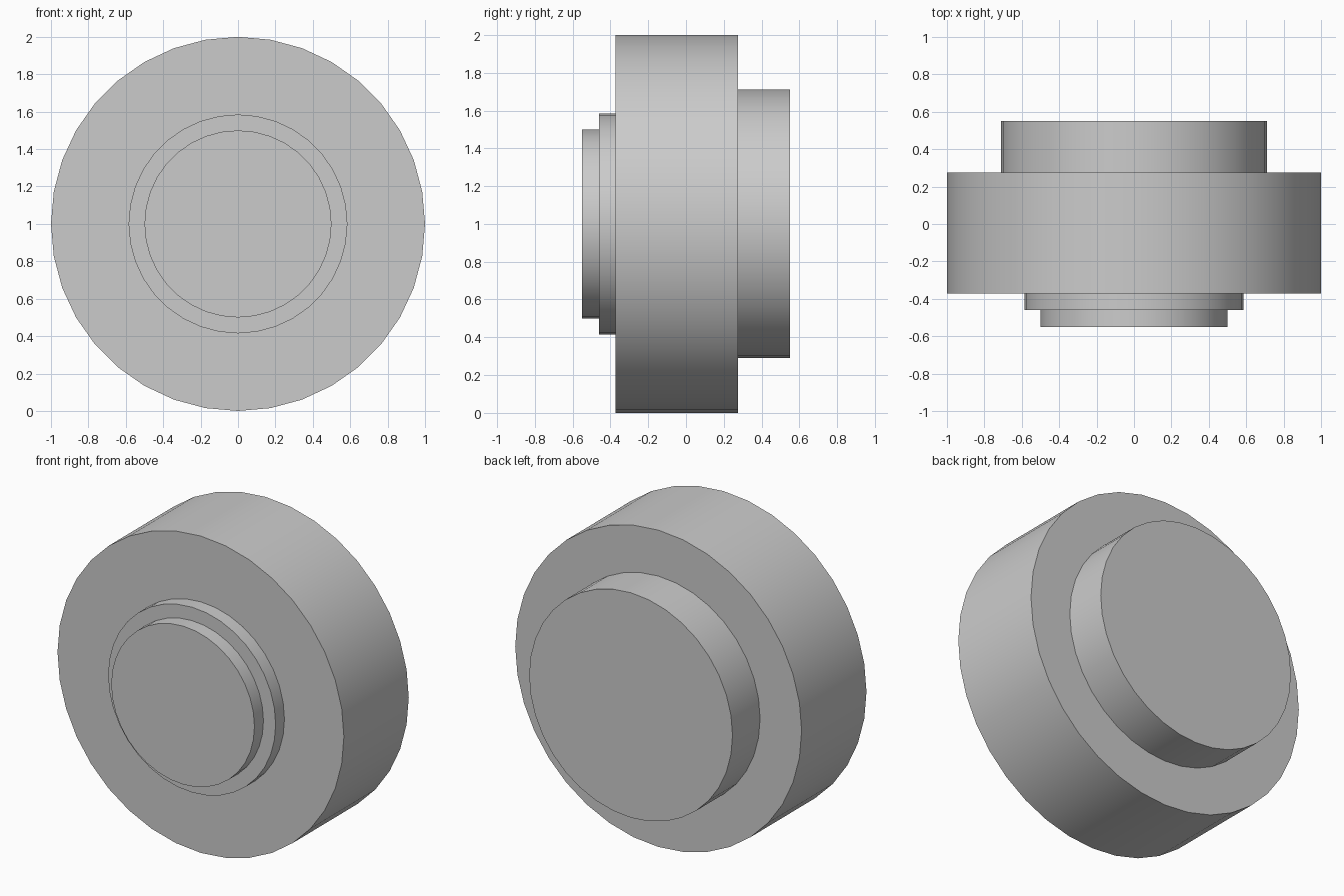
import bpy
import bmesh
from math import cos, sin, tau, radians

cube = bpy.data.objects.get("Cube")
if cube:
    bpy.data.objects.remove(cube, do_unlink=True)

SIDES = 36

# Plain grey finish
grey = bpy.data.materials.new("plain_grey")
grey.use_nodes = True
colour = (0.6, 0.6, 0.6, 1.0)
grey.diffuse_color = colour
grey.node_tree.nodes["Principled BSDF"].inputs["Base Color"].default_value = colour

# Stepped outline from front to back: (radius, y)
profile = [
    (0.50, -0.55), (0.50, -0.46),    # front boss
    (0.585, -0.46), (0.585, -0.372), # front collar
    (1.00, -0.372), (1.00, 0.275),   # main wheel
    (0.71, 0.275), (0.71, 0.55),     # rear hub
]

# Turn the outline around the y axis into one closed body
bm = bmesh.new()
rings = []
for radius, y in profile:
    angles = [tau * i / SIDES for i in range(SIDES)]
    rings.append([bm.verts.new((radius * cos(a), y, 1 + radius * sin(a))) for a in angles])
for near, far in zip(rings, rings[1:]):
    for i in range(SIDES):
        j = (i + 1) % SIDES
        bm.faces.new((near[i], near[j], far[j], far[i]))

# Flat end caps
bm.faces.new(rings[0])
bm.faces.new(rings[-1])
bmesh.ops.recalc_face_normals(bm, faces=bm.faces)

mesh = bpy.data.meshes.new("stepped_wheel")
bm.to_mesh(mesh)
bm.free()
mesh.materials.append(grey)
wheel = bpy.data.objects.new("stepped_wheel", mesh)
bpy.context.collection.objects.link(wheel)

# Round walls shade smoothly, steps stay crisp
bpy.ops.object.select_all(action="DESELECT")
wheel.select_set(True)
bpy.context.view_layer.objects.active = wheel
bpy.ops.object.shade_smooth_by_angle(angle=radians(30))
